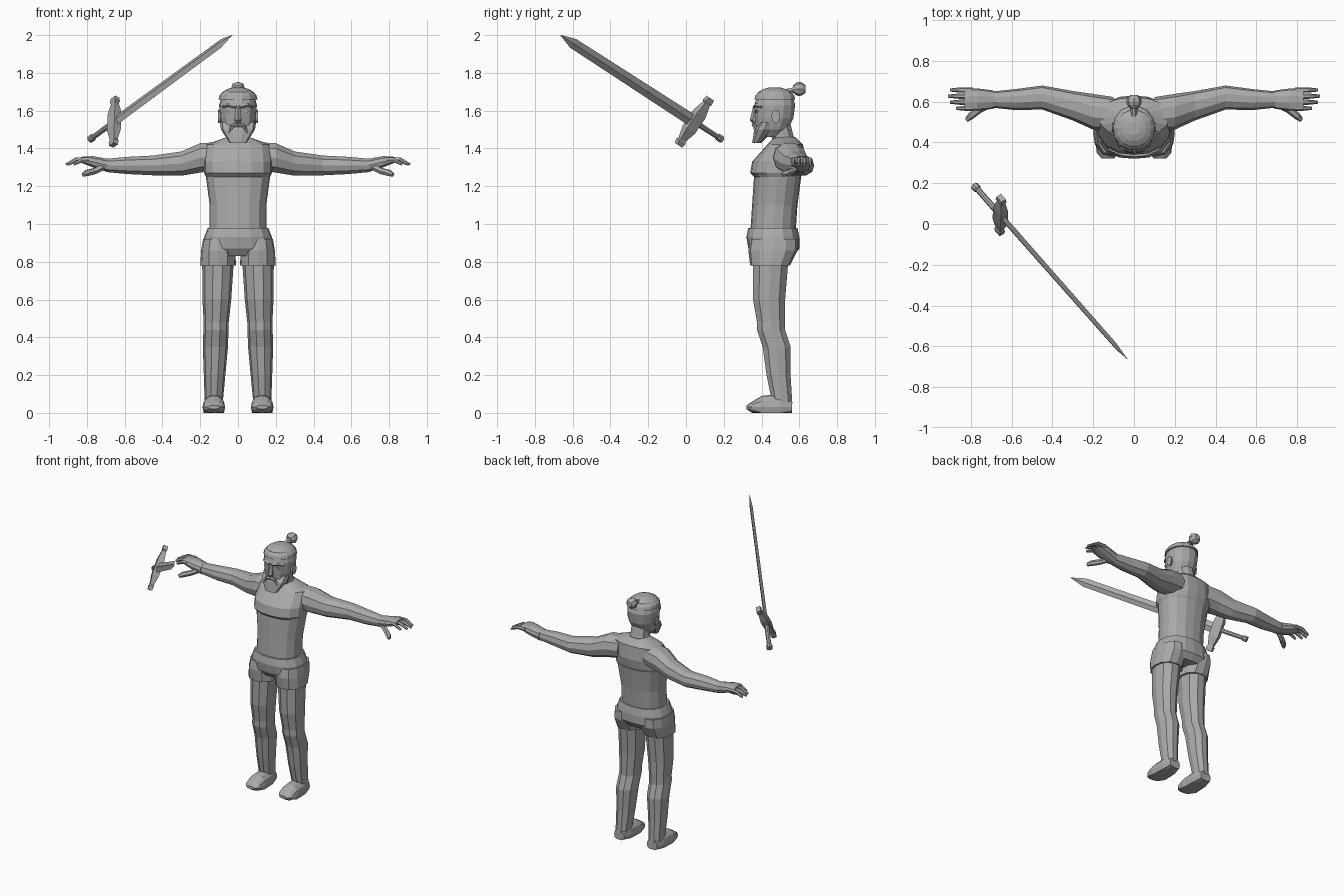
import bpy, bmesh
from math import cos, sin, pi
from mathutils import Vector, Matrix

cube = bpy.data.objects.get("Cube")
if cube:
    bpy.data.objects.remove(cube, do_unlink=True)

grey = bpy.data.materials.new("plain grey")
grey.use_nodes = True
grey.diffuse_color = (.4, .4, .4, 1)
grey.node_tree.nodes["Principled BSDF"].inputs["Base Color"].default_value = grey.diffuse_color


def build(name, rings, mirror=False, matrix=None):
    """Skin a list of equal-sized point rings into a closed, flat-shaded object."""
    bm = bmesh.new()
    loops = [[bm.verts.new(point) for point in ring] for ring in rings]
    for lower, upper in zip(loops, loops[1:]):
        for i in range(len(lower)):
            bm.faces.new((lower[i - 1], lower[i], upper[i], upper[i - 1]))
    bm.faces.new(loops[0])
    bm.faces.new(loops[-1])
    bmesh.ops.recalc_face_normals(bm, faces=bm.faces)
    if matrix:
        bm.transform(matrix)
    mesh = bpy.data.meshes.new(name)
    bm.to_mesh(mesh)
    bm.free()
    mesh.materials.append(grey)
    part = bpy.data.objects.new(name, mesh)
    bpy.context.collection.objects.link(part)
    if mirror:
        part.modifiers.new("Mirror", 'MIRROR')


def loft(name, axis, sections, sides=10, power=2.2, turn=0, floor=-1, **options):
    """Sections are (position on axis, centre a, centre b, radius a, radius b)."""
    rings = []
    for position, centre_a, centre_b, radius_a, radius_b in sections:
        ring = []
        for i in range(sides):
            angle = 2 * pi * (i + turn) / sides
            c, s = cos(angle), sin(angle)
            swell = (abs(c) ** power + abs(s) ** power) ** (-1 / power)
            point = [centre_a + radius_a * c * swell, centre_b + radius_b * s * swell]
            point.insert("XYZ".index(axis), position)
            point[2] = max(point[2], floor)
            ring.append(point)
        rings.append(ring)
    build(name, rings, **options)


def column(name, rows, x=0, **options):
    """Upright body part from rows of (height, half width, front, back)."""
    loft(name, 'Z', [(z, x, (front + back) / 2, width, (back - front) / 2)
                     for z, width, front, back in rows], **options)


def tube(name, path, radius, tip=.6, sides=6, **options):
    """Even tube along a path whose last ring shrinks by the tip factor."""
    points = [Vector(point) for point in path]
    rings = []
    for i, point in enumerate(points):
        ahead = points[min(i + 1, len(points) - 1)] - points[max(i - 1, 0)]
        spin = ahead.to_track_quat('Z', 'Y')
        size = radius * (tip if i == len(points) - 1 else 1)
        angles = [2 * pi * k / sides for k in range(sides)]
        rings.append([point + spin @ Vector((size * cos(a), size * sin(a), 0)) for a in angles])
    build(name, rings, **options)


# Torso, neck and shorts
column("torso", [(.95, .15, .34, .58), (1.1, .15, .35, .59), (1.25, .17, .36, .61),
                 (1.27, .18, .34, .62), (1.33, .18, .35, .63), (1.42, .17, .43, .62),
                 (1.46, .06, .47, .58)], sides=16, power=2.4)
column("neck", [(1.4, .07, .46, .6), (1.47, .06, .45, .57), (1.55, .06, .43, .55)])
column("shorts_seat", [(.98, .16, .33, .59), (.93, .18, .32, .6), (.87, .19, .33, .6),
                       (.83, .15, .36, .57)], sides=16, power=2.5)
column("shorts_leg", [(.92, .08, .34, .59), (.86, .09, .33, .59), (.78, .095, .34, .55)],
       x=.105, sides=12, power=2.5, mirror=True)

# Legs lean outward toward the ankles
legs = [(.85, .45, .09), (.6, .44, .08), (.48, .45, .07), (.44, .45, .07),
        (.35, .48, .07), (.2, .49, .06), (.05, .51, .05)]
loft("leg", 'Z', [(z, .13 - z * .03, y, r * .95, r * 1.1) for z, y, r in legs], mirror=True)
feet = [(.56, .04, .07), (.5, .055, .1), (.4, .06, .09), (.35, .055, .06), (.32, .03, .04)]
loft("foot", 'Y', [(y, .128, .03, width, top - .03) for y, width, top in feet],
     sides=12, floor=0, mirror=True)

# Arms and hands
arms = [(.1, .54, 1.36, .08), (.2, .55, 1.35, .085), (.3, .58, 1.32, .07),
        (.45, .62, 1.31, .057), (.58, .61, 1.31, .05), (.7, .61, 1.31, .038)]
loft("arm", 'X', [(x, y, z, r * 1.03, r * .95) for x, y, z, r in arms], mirror=True)
hands = [(.69, 1.31, .045, .036), (.77, 1.33, .055, .03), (.83, 1.34, .05, .016)]
loft("hand", 'X', [(x, .61, z, width, height) for x, z, width, height in hands],
     power=2.6, mirror=True)
for finger in range(4):
    y = .567 + finger * .03
    end = .91 - .01 * (finger - 2) ** 2
    tube(f"finger_{finger}", [(.79, y, 1.34), (end - .05, y, 1.34), (end, y, 1.315)],
         .013, mirror=True)
tube("thumb", [(.7, .59, 1.31), (.76, .56, 1.28), (.8, .53, 1.27), (.82, .51, 1.26)],
     .018, mirror=True)

# Head, domed hair cap and tied bun
column("head", [(1.46, .05, .4, .5), (1.5, .08, .37, .54), (1.56, .095, .365, .57),
                (1.63, .1, .36, .58), (1.7, .08, .38, .56)], sides=14)
dome = [(sin(step * pi / 10), cos(step * pi / 10)) for step in range(5)]
column("hair_cap", [(1.66 + .065 * rise, .103 * wide, .47 - .11 * wide, .47 + .11 * wide)
                    for rise, wide in dome], sides=14)
tube("bun_tie", [(0, .53, 1.7), (0, .58, 1.71)], .017, tip=1)
ball = [(step / 6, .038 * sin(pi * step / 6)) for step in range(1, 6)]
loft("hair_bun", 'Y', [(.55 + .1 * t, 0, 1.715, r, r) for t, r in ball], sides=8)

# Face
column("nose", [(1.62, .012, .355, .4), (1.55, .02, .338, .4), (1.535, .014, .35, .4)],
       sides=6, turn=.5)
tube("brow", [(.01, .362, 1.62), (.05, .37, 1.63), (.08, .4, 1.62)], .01, sides=4, mirror=True)
loft("eye", 'Y', [(.368, .042, 1.597, .016, .008), (.4, .042, 1.597, .018, .01)],
     sides=6, mirror=True)
tube("moustache", [(0, .358, 1.525), (.03, .362, 1.52), (.05, .372, 1.48)], .011, mirror=True)
column("beard", [(1.54, .096, .39, .47), (1.5, .09, .36, .47), (1.43, .045, .35, .4)], power=2.6)
loft("ear", 'X', [(.085, .47, 1.57, .018, .028), (.107, .475, 1.57, .024, .036)],
     sides=8, mirror=True)

# Sword frame: blade along local X, guard along local Y
pommel, point = Vector((-.78, .185, 1.45)), Vector((-.03, -.665, 2))
along = (point - pommel).normalized()
across = Vector((.06, .52, .85))
across = (across - along * across.dot(along)).normalized()
place = Matrix((along, across, along.cross(across))).transposed().to_4x4()
place.translation = pommel
length = (point - pommel).length
blade = [(.2, .033), (length - .1, .028), (length, .001)]
loft("sword_blade", 'X', [(x, 0, 0, width, width * .36) for x, width in blade],
     sides=4, matrix=place)
tube("sword_grip", [pommel, pommel + along * .2], .014, tip=1.1, sides=8)
tube("sword_pommel", [pommel - along * .005, pommel + along * .02, pommel + along * .03],
     .02, sides=8)

# Guard swells in the middle and ends in small blocks
half = [(.05, .036), (.115, .02), (.125, .026), (.15, .022)]
guard = [(-y, width) for y, width in reversed(half)] + half
loft("sword_guard", 'Y', [(y, .21, 0, width, width * .7) for y, width in guard],
     sides=4, turn=.5, power=6, matrix=place)
